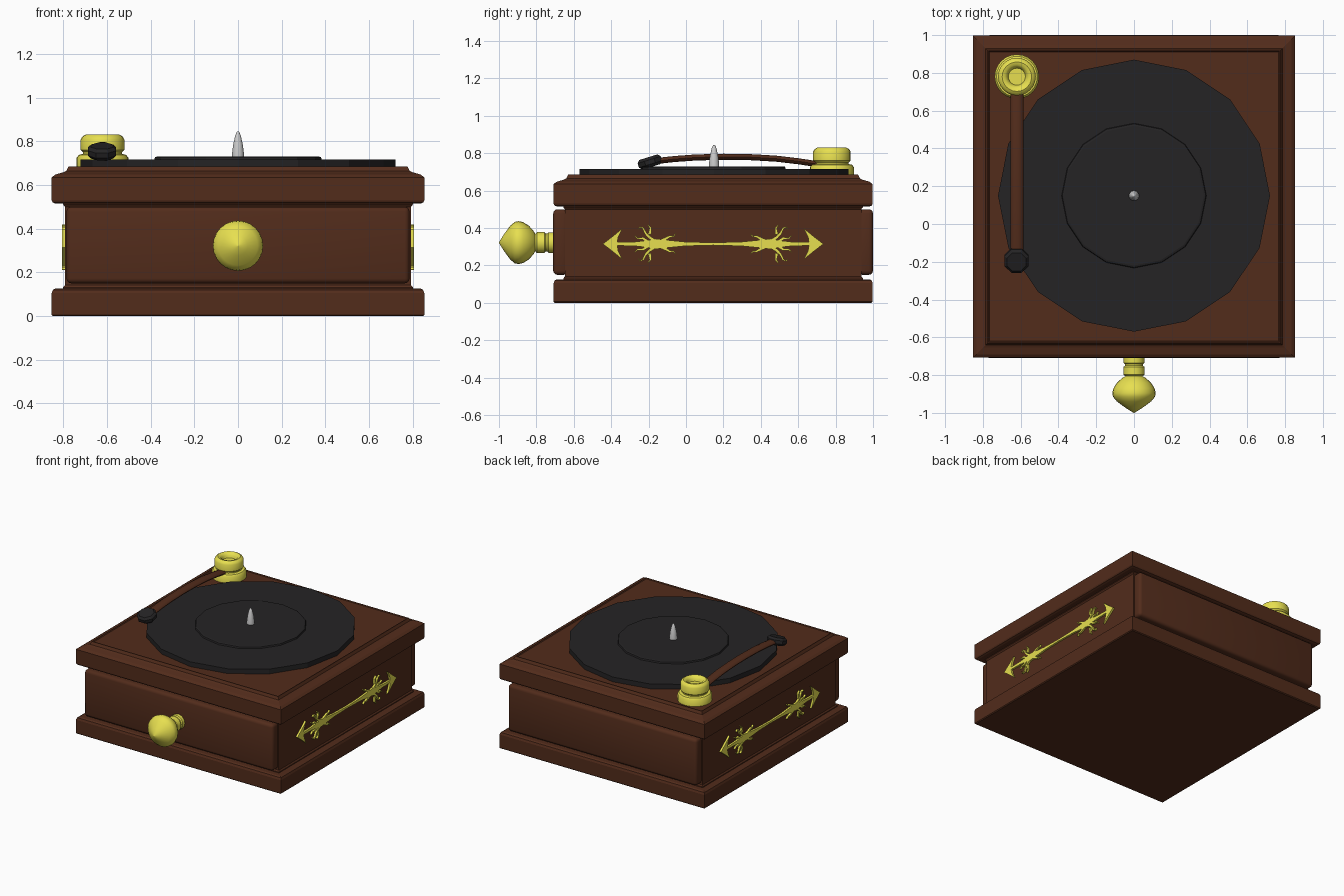
import bpy, bmesh, math
from mathutils import Matrix, Vector

if "Cube" in bpy.data.objects:
    bpy.data.objects.remove(bpy.data.objects["Cube"])

CY = 0.145  # middle of the cabinet in y


def material(name, rgb):
    m = bpy.data.materials.new(name)
    m.diffuse_color = (*rgb, 1)
    m.use_nodes = True
    m.node_tree.nodes["Principled BSDF"].inputs["Base Color"].default_value = m.diffuse_color
    return m


wood = material("wood", (0.085, 0.025, 0.011))
gold = material("gold", (0.80, 0.74, 0.08))
black = material("black", (0.018, 0.017, 0.018))


def finish(name, bm, mat=None, smooth=None):
    bmesh.ops.recalc_face_normals(bm, faces=bm.faces)
    me = bpy.data.meshes.new(name)
    bm.to_mesh(me)
    bm.free()
    ob = bpy.data.objects.new(name, me)
    bpy.context.collection.objects.link(ob)
    if mat:
        me.materials.append(mat)
    if smooth:
        bpy.ops.object.select_all(action='DESELECT')
        ob.select_set(True)
        bpy.context.view_layer.objects.active = ob
        bpy.ops.object.shade_smooth_by_angle(angle=math.radians(smooth))
    return ob


def loft(bm, rings):
    rows = [[bm.verts.new(p) for p in ring] for ring in rings]
    n = len(rows[0])
    for a, b in zip(rows, rows[1:]):
        for i in range(n):
            bm.faces.new((a[i], a[(i + 1) % n], b[(i + 1) % n], b[i]))
    bm.faces.new(rows[0][::-1])
    bm.faces.new(rows[-1])


def lathe(name, profile, matrix, n, mat=None, smooth=None, phase=0.0):
    """Turn a (radius, height) profile around local z."""
    bm = bmesh.new()
    rings = []
    for r, h in profile:
        angles = [phase + 2 * math.pi * i / n for i in range(n)]
        rings.append([matrix @ Vector((r * math.cos(a), r * math.sin(a), h)) for a in angles])
    loft(bm, rings)
    return finish(name, bm, mat, smooth)


def slab(name, profile):
    """Square moulding from (half width, height) pairs."""
    pts = [(w * math.sqrt(2), h) for w, h in profile]
    return lathe(name, pts, Matrix.Translation((0, CY, 0)), 4, wood, phase=math.pi / 4)


# cabinet
slab("base_plinth", [(0.847, 0), (0.853, 0.006), (0.853, 0.105), (0.847, 0.12), (0.835, 0.126)])
slab("cabinet_body", [(0.80, 0.12), (0.80, 0.132), (0.792, 0.142), (0.792, 0.50),
                      (0.80, 0.51), (0.80, 0.53)])
slab("lid", [(0.835, 0.515), (0.848, 0.52), (0.853, 0.53), (0.853, 0.635), (0.835, 0.648),
             (0.80, 0.658), (0.785, 0.665), (0.775, 0.685), (0.77, 0.685), (0.765, 0.68)])

# raised panels on the front and back
for name, y in (("front_panel", -0.67), ("back_panel", 0.96)):
    bm = bmesh.new()
    bmesh.ops.create_cube(bm, size=1, matrix=Matrix.Translation((0, y, 0.325))
                          @ Matrix.Diagonal((1.57, 0.08, 0.35, 1)))
    bmesh.ops.bevel(bm, geom=list(bm.edges), offset=0.022, segments=3, profile=0.5,
                    affect='EDGES')
    finish(name, bm, wood, 40)

# record, label and spindle
centre = Matrix.Translation((0, 0.15, 0))
lathe("record", [(0.72, 0.675), (0.72, 0.716)], centre, 16, black)
lathe("record_label", [(0.385, 0.71), (0.38, 0.727), (0.37, 0.73)], centre, 16, black)
lathe("spindle", [(0.027, 0.72), (0.027, 0.745), (0.022, 0.785), (0.013, 0.825),
                  (0.006, 0.842), (0.002, 0.845)], centre, 16, None, 50)

# winding knob, turned along -y
lathe("knob", [(0.055, 0.69), (0.055, 0.735), (0.048, 0.742), (0.048, 0.75), (0.056, 0.757),
               (0.056, 0.797), (0.046, 0.806), (0.062, 0.815), (0.09, 0.84), (0.109, 0.87),
               (0.115, 0.895), (0.111, 0.915), (0.09, 0.94), (0.045, 0.973), (0.002, 1.0)],
      Matrix.Translation((0, 0, 0.322)) @ Matrix.Rotation(math.pi / 2, 4, 'X'), 24, gold, 40)

# tone arm pivot
lathe("arm_pivot", [(0.118, 0.675), (0.118, 0.725), (0.108, 0.738), (0.09, 0.742), (0.09, 0.75),
                    (0.10, 0.76), (0.10, 0.808), (0.092, 0.822), (0.078, 0.83), (0.062, 0.826),
                    (0.05, 0.812), (0.045, 0.795)],
      Matrix.Translation((-0.62, 0.78, 0)), 24, gold, 40)

# arched tone arm with oval section
bm = bmesh.new()
path = [(0.70, 0.742), (0.60, 0.757), (0.48, 0.771), (0.34, 0.779), (0.2, 0.781),
        (0.05, 0.777), (-0.06, 0.769), (-0.17, 0.757)]
ring_angles = [2 * math.pi * i / 10 for i in range(10)]
loft(bm, [[(-0.62 + 0.034 * math.cos(a), y, z + 0.017 * math.sin(a)) for a in ring_angles]
          for y, z in path])
finish("tone_arm", bm, wood, 45)

# tilted eight-sided pickup head
lathe("pickup_head", [(0.055, -0.027), (0.07, -0.012), (0.07, 0.012), (0.055, 0.027)],
      Matrix.Translation((-0.622, -0.193, 0.753)) @ Matrix.Rotation(math.radians(17), 4, 'X'),
      8, black, phase=math.pi / 8)

# arrow-shaped side ornaments: u runs along y, v along z
half = [(0, 0.007), (0.15, 0.011), (0.22, 0.018), (0.26, 0.022), (0.31, 0.028), (0.35, 0.019),
        (0.42, 0.011), (0.512, 0.009), (0.508, 0.035), (0.485, 0.083), (0.535, 0.042), (0.57, 0.015)]
curls = [
    [(0.31, 0.015), (0.34, 0.035), (0.36, 0.055), (0.375, 0.085), (0.392, 0.09), (0.40, 0.078)],
    [(0.34, 0.05), (0.335, 0.085), (0.35, 0.103)],
    [(0.28, 0.015), (0.25, 0.03), (0.232, 0.04), (0.212, 0.04), (0.20, 0.055)],
    [(0.35, 0.012), (0.375, 0.03), (0.405, 0.03), (0.42, 0.045)],
]


def ribbon(path, width):
    """Tapered outline around a path."""
    left, right = [], []
    pts = [Vector(p) for p in path]
    for i, p in enumerate(pts):
        d = (pts[min(i + 1, len(pts) - 1)] - pts[max(i - 1, 0)]).normalized()
        w = width * (1 - 0.8 * i / (len(pts) - 1))
        side = Vector((-d.y, d.x)) * w
        left.append(p + side)
        right.append(p - side)
    return left + right[::-1]


upper = half + [(0.59, 0)]
right_side = upper + [(u, -v) for u, v in half[::-1]]
outline = right_side + [(-u, v) for u, v in right_side[::-1]][1:-1]
outline = [p for i, p in enumerate(outline) if p != outline[i - 1]]
shapes = [outline]
for c in curls:
    for su in (1, -1):
        for sv in (1, -1):
            shapes.append([(su * p[0], sv * p[1]) for p in ribbon(c, 0.009)])

for name, s in (("right_ornament", 1), ("left_ornament", -1)):
    bm = bmesh.new()
    for shape in shapes:
        loft(bm, [[(s * x, CY + u, 0.315 + v) for u, v in shape] for x in (0.785, 0.806)])
    finish(name, bm, gold)
